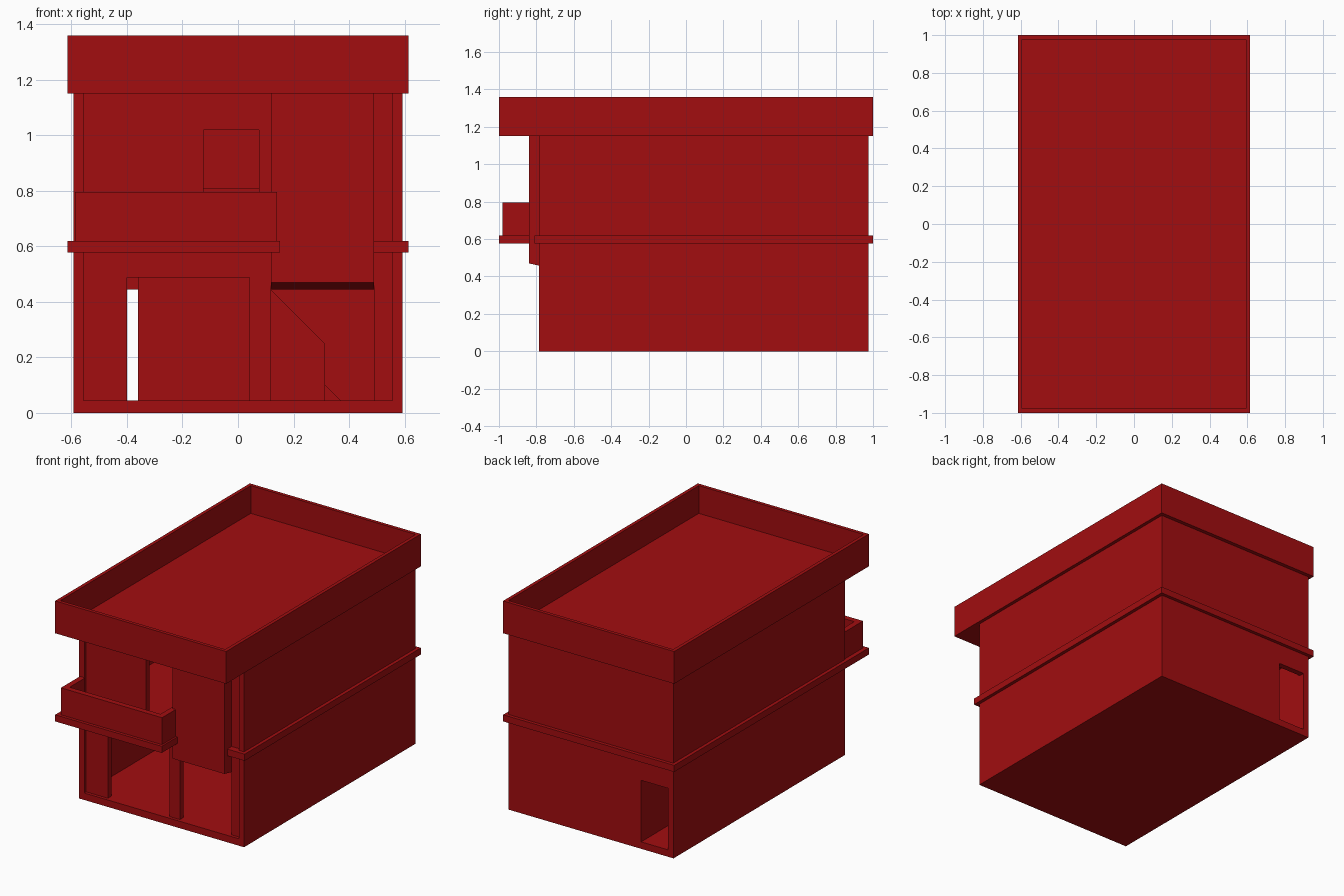
import bpy, bmesh
from mathutils import Vector

cube = bpy.data.objects.get("Cube")
if cube:
    bpy.data.objects.remove(cube, do_unlink=True)

RED = (0.36, 0.004, 0.005, 1)
red = bpy.data.materials.new("deep_red")
red.use_nodes = True
red.diffuse_color = RED
red.node_tree.nodes["Principled BSDF"].inputs["Base Color"].default_value = RED

# Main dimensions
T = 0.037                      # wall thickness
W, IN, TRIM = 0.593, 0.556, 0.615   # outer wall, inner wall, trim half widths
FRONT, BACK = -0.785, 0.975
FACE = -0.765                  # recessed front wall
FLOOR, CEIL, UPPER, EAVES, TOP = 0.045, 0.577, 0.62, 1.15, 1.36
DOOR = 0.4                     # door height
BAY_L, BAY_R, BAY_Y = 0.118, 0.49, -0.84
STAIR_Y, STAIR_L = 0.62, -0.36


def finish(name, bm):
    bmesh.ops.recalc_face_normals(bm, faces=bm.faces)
    mesh = bpy.data.meshes.new(name)
    bm.to_mesh(mesh)
    bm.free()
    mesh.materials.append(red)
    obj = bpy.data.objects.new(name, mesh)
    bpy.context.collection.objects.link(obj)
    return obj


def extrude(name, profile, axis, lo, hi):
    """Push a flat profile along one axis, from lo to hi."""
    bm = bmesh.new()
    verts = []
    for point in profile:
        co = list(point)
        co.insert("xyz".index(axis), lo)
        verts.append(bm.verts.new(co))
    face = bm.faces.new(verts)
    grown = bmesh.ops.extrude_face_region(bm, geom=[face], use_keep_orig=True)
    step = Vector([hi - lo if a == axis else 0 for a in "xyz"])
    moved = [v for v in grown["geom"] if isinstance(v, bmesh.types.BMVert)]
    bmesh.ops.translate(bm, verts=moved, vec=step)
    return finish(name, bm)


def box(name, x, y, z):
    profile = [(x[0], y[0]), (x[1], y[0]), (x[1], y[1]), (x[0], y[1])]
    return extrude(name, profile, "z", *z)


def door_wall(name, x, y, z, door, head):
    """Wall whose doorway reaches down to its foot."""
    profile = [(x[0], z[0]), (door[0], z[0]), (door[0], head), (door[1], head),
               (door[1], z[0]), (x[1], z[0]), (x[1], z[1]), (x[0], z[1])]
    return extrude(name, profile, "y", *y)


def channel(name, x, front, back, t, z, open_back):
    """Three-sided wall, open at the back or at the front."""
    tip, root = (back, front) if open_back else (front, back)
    inner = root + t if open_back else root - t
    profile = [(x[0], tip), (x[0], root), (x[1], root), (x[1], tip),
               (x[1] - t, tip), (x[1] - t, inner), (x[0] + t, inner), (x[0] + t, tip)]
    return extrude(name, profile, "z", *z)


# Shell: ground slab, side walls, rear wall with doorway
box("ground_slab", (-W, W), (FRONT, BACK), (0, FLOOR))
for side, name in ((1, "left_wall"), (-1, "right_wall")):
    box(name, sorted((side * W, side * IN)), (FRONT, BACK), (FLOOR, EAVES))
door_wall("rear_wall", (-IN, IN), (BACK - T, BACK), (FLOOR, EAVES),
          (-IN + 0.001, STAIR_L), FLOOR + DOOR)

# Front walls
front_y = (FACE, FACE + T)
door_wall("garage_front", (-IN, BAY_L), front_y, (FLOOR, UPPER), (-0.4, 0.042), 0.487)
door_wall("upper_front", (-IN, BAY_L), front_y, (UPPER, EAVES), (-0.125, 0.075), UPPER + DOOR)
box("front_pier", (BAY_R, IN), front_y, (FLOOR, EAVES))

# Projecting bay with a sloped underside
extrude("front_bay", [(BAY_Y, EAVES), (BAY_Y, 0.47), (FACE + T, 0.445), (FACE + T, EAVES)],
        "x", BAY_L, BAY_R)

# Upper floor, with a stairwell left open along the rear wall
box("upper_floor", (-IN, IN), (FACE + T, STAIR_Y), (CEIL, UPPER))
box("stair_landing", (-IN, -0.17), (STAIR_Y, BACK - T), (CEIL, UPPER))
box("stairwell_side_floor", (0.36, IN), (STAIR_Y, BACK - T), (CEIL, UPPER))
box("stairwell_rail", (-0.17, IN), (STAIR_Y, STAIR_Y + T), (CEIL, 0.81))

# Stair ramp and its enclosing walls
rear_y = (STAIR_Y + T, BACK - T)
extrude("stair_ramp", [(STAIR_L, FLOOR), (0.37, FLOOR), (-0.165, CEIL), (STAIR_L, CEIL)],
        "y", *rear_y)
extrude("stair_side_wall", [(STAIR_L, FLOOR), (0.313, FLOOR), (0.313, 0.25),
                            (-0.015, CEIL), (STAIR_L, CEIL)], "y", STAIR_Y, rear_y[0])

# Trim band around the sides and back, with its front return
channel("trim_band", (-TRIM, TRIM), -0.81, 1, TRIM - W, (CEIL, UPPER), False)
box("trim_return", (BAY_R, W), (-0.81, FACE), (CEIL, UPPER))

# Balcony
box("balcony_slab", (-TRIM, 0.152), (-1, FACE), (CEIL, UPPER))
channel("balcony_rail", (-0.587, 0.14), -0.98, FRONT, T, (UPPER, 0.795), True)

# Flat roof sunk inside a parapet
bm = bmesh.new()
bmesh.ops.create_cube(bm, size=1)
for v in bm.verts:
    v.co = (v.co.x * 2 * TRIM, v.co.y * 2, TOP if v.co.z > 0 else EAVES)
top = max(bm.faces, key=lambda f: f.calc_center_median().z)
bmesh.ops.inset_region(bm, faces=[top], thickness=0.032)
inner = bmesh.ops.extrude_face_region(bm, geom=[top])
bmesh.ops.delete(bm, geom=[top], context="FACES_ONLY")
sunk = [v for v in inner["geom"] if isinstance(v, bmesh.types.BMVert)]
bmesh.ops.translate(bm, verts=sunk, vec=(0, 0, -0.18))
finish("roof", bm)
